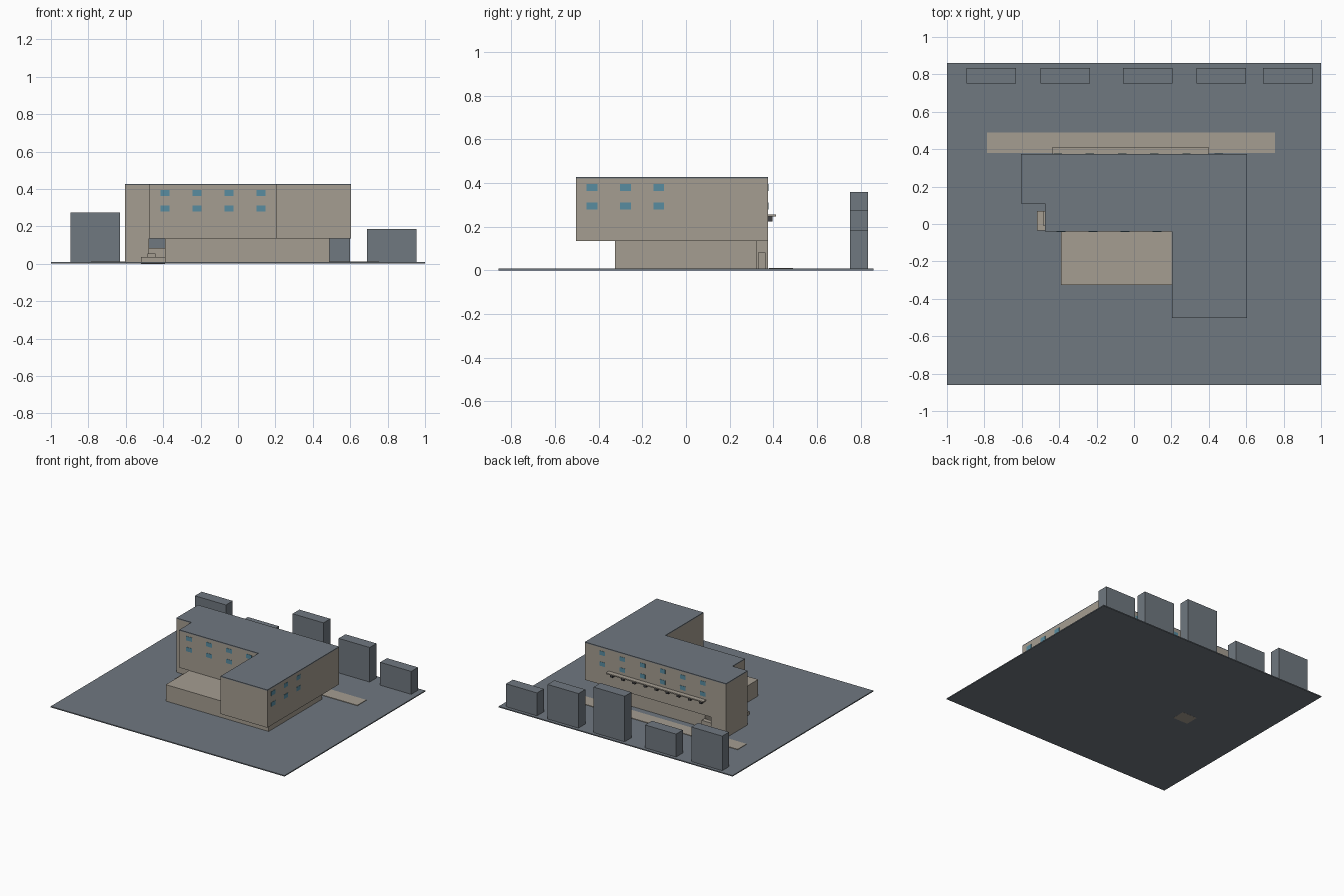
import bpy
import bmesh

cube = bpy.data.objects.get("Cube")
if cube:
    bpy.data.objects.remove(cube, do_unlink=True)


def material(name, rgb):
    m = bpy.data.materials.new(name)
    m.use_nodes = True
    m.diffuse_color = (*rgb, 1)
    m.node_tree.nodes["Principled BSDF"].inputs["Base Color"].default_value = (*rgb, 1)
    return m


TAN = material("tan stone", (0.376, 0.337, 0.283))
GREY = material("slate grey", (0.162, 0.188, 0.216))
BLUE = material("blue glass", (0.098, 0.262, 0.352))
DARK = material("dark metal", (0.05, 0.05, 0.055))


def prism(name, outline, z0, z1, mat):
    """Upright solid from a counter-clockwise plan outline."""
    bm = bmesh.new()
    base = bm.faces.new([bm.verts.new((x, y, z0)) for x, y in outline])
    new = bmesh.ops.extrude_face_region(bm, geom=[base])["geom"]
    bmesh.ops.translate(bm, vec=(0, 0, z1 - z0),
                        verts=[v for v in new if isinstance(v, bmesh.types.BMVert)])
    bmesh.ops.recalc_face_normals(bm, faces=bm.faces)
    mesh = bpy.data.meshes.new(name)
    bm.to_mesh(mesh)
    bm.free()
    mesh.materials.append(mat)
    obj = bpy.data.objects.new(name, mesh)
    bpy.context.collection.objects.link(obj)
    return obj


def box(name, x0, x1, y0, y1, z0, z1, mat):
    return prism(name, [(x0, y0), (x1, y0), (x1, y1), (x0, y1)], z0, z1, mat)


# Site and pavement
GROUND = 0.008
box("ground_plate", -1, 1, -0.86, 0.86, 0, GROUND, GREY)
box("back_pavement", -0.785, 0.755, 0.38, 0.49, GROUND, 0.012, TAN)

# Neighbouring blocks along the back edge
for x, top in [(-0.895, 0.275), (-0.5, 0.185), (-0.06, 0.36), (0.335, 0.275), (0.69, 0.185)]:
    box("neighbour_block", x, x + 0.265, 0.752, 0.835, GROUND, top, GREY)

# Ground storey and the stair tower that reaches the ground
FLOOR = 0.135
box("ground_storey", -0.39, 0.49, -0.325, 0.325, GROUND, FLOOR, TAN)
box("stair_tower_base", -0.605, -0.475, 0.11, 0.375, GROUND, FLOOR, TAN)

# Upper storeys on the stepped plan
PLAN = [(-0.605, 0.11), (-0.475, 0.11), (-0.475, -0.04), (0.203, -0.04),
        (0.203, -0.503), (0.603, -0.503), (0.603, 0.375), (-0.605, 0.375)]
for name, z0, z1 in [("first_storey", FLOOR, 0.248), ("second_storey", 0.248, 0.34),
                     ("third_storey", 0.34, 0.42)]:
    prism(name, PLAN, z0, z1, TAN)
prism("flat_roof", PLAN, 0.42, 0.427, GREY)

# Windows as thin plates on three walls
T = 0.002
for z in (0.279, 0.363):
    for i in range(4):
        x = -0.414 + i * 0.171
        box("front_window", x, x + 0.048, -0.04 - T, -0.04, z, z + 0.032, BLUE)
    for i in range(3):
        y = -0.455 + i * 0.153
        box("side_window", 0.603, 0.603 + T, y, y + 0.049, z, z + 0.032, BLUE)
    for i in range(6):
        x = -0.43 + i * 0.172
        box("back_window", x, x + 0.045, 0.375, 0.375 + T, z, z + 0.032, BLUE)

# Balcony with lamps beneath
box("balcony_slab", -0.435, 0.397, 0.375, 0.412, 0.248, 0.257, TAN)
for i in range(9):
    x = -0.41 + i * 0.095
    box("balcony_lamp", x, x + 0.022, 0.375, 0.397, 0.225, 0.248, DARK)

# Entrance passage: steps and a low block
box("lower_step", -0.518, -0.39, -0.035, 0.07, -0.0005, 0.035, TAN)
box("upper_step", -0.485, -0.44, -0.01, 0.07, 0.035, 0.055, TAN)
box("entrance_block", -0.475, -0.39, 0.33, 0.365, GROUND, 0.083, TAN)
